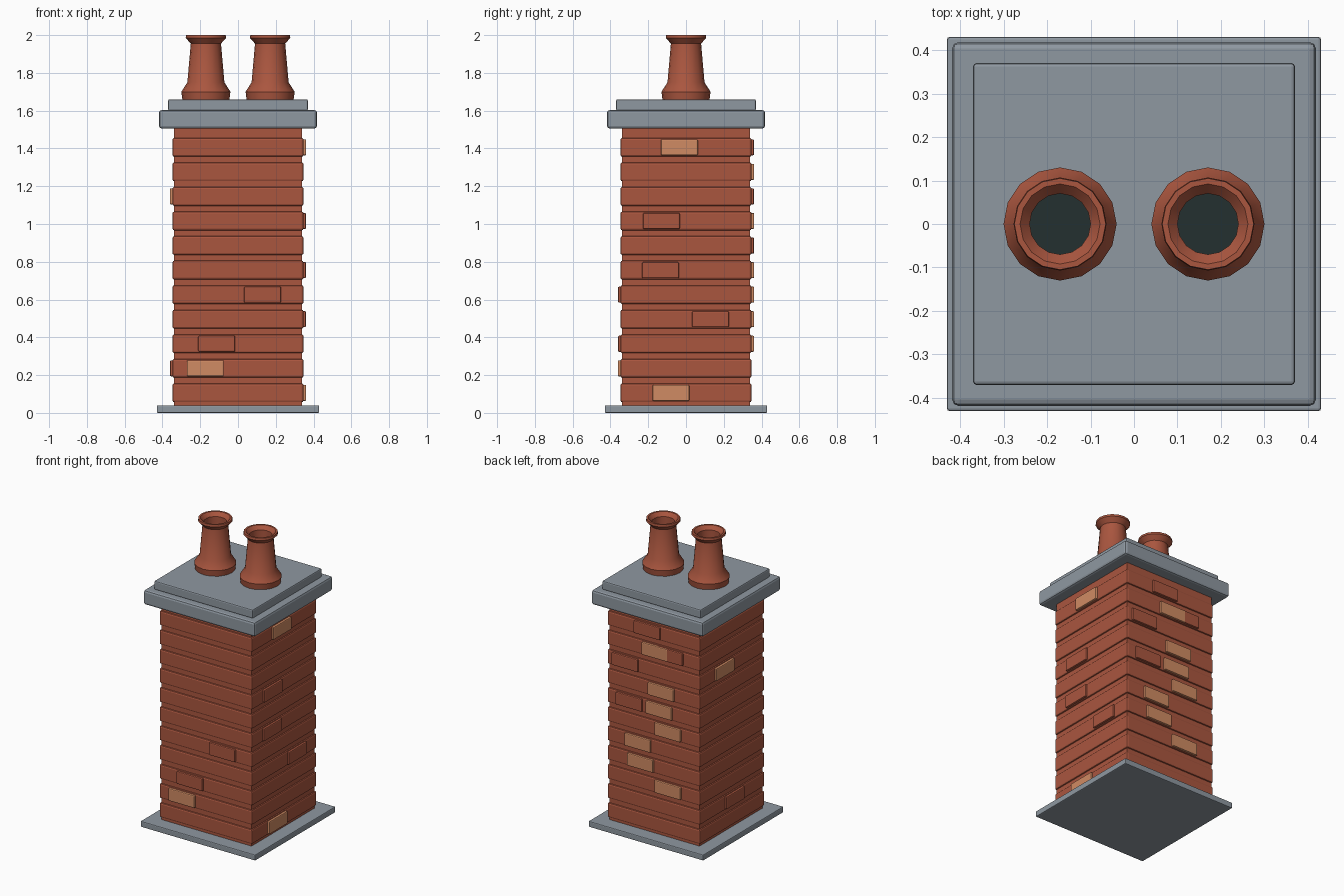
import bpy, bmesh, math
from mathutils import Matrix

if "Cube" in bpy.data.objects:
    bpy.data.objects.remove(bpy.data.objects["Cube"])


def material(name, rgb):
    lin = [(c / 255 / 12.92) if c < 11 else ((c / 255 + 0.055) / 1.055) ** 2.4 for c in rgb]
    m = bpy.data.materials.new(name)
    m.diffuse_color = (*lin, 1)
    m.use_nodes = True
    m.node_tree.nodes["Principled BSDF"].inputs["Base Color"].default_value = m.diffuse_color
    return m


BRICK = material("red_brick", (170, 86, 63))
PALE = material("pale_brick", (208, 139, 99))
STONE = material("grey_stone", (143, 152, 161))
SOOT = material("dark_soot", (35, 48, 48))


def finish(name, bm, mat):
    bmesh.ops.recalc_face_normals(bm, faces=bm.faces)
    me = bpy.data.meshes.new(name)
    bm.to_mesh(me)
    bm.free()
    me.materials.append(mat)
    ob = bpy.data.objects.new(name, me)
    bpy.context.collection.objects.link(ob)
    return ob


def block(name, size, centre, mat, bevel=0.0, turn=0.0):
    """Bevelled box, turned about the vertical axis of the model."""
    bm = bmesh.new()
    bmesh.ops.create_cube(bm, size=1)
    bmesh.ops.scale(bm, vec=size, verts=bm.verts)
    if bevel:
        bmesh.ops.bevel(bm, geom=bm.edges[:], offset=bevel, segments=2,
                        profile=0.5, affect='EDGES')
    bmesh.ops.translate(bm, vec=centre, verts=bm.verts)
    bmesh.ops.rotate(bm, cent=(0, 0, 0), matrix=Matrix.Rotation(turn, 3, 'Z'), verts=bm.verts)
    return finish(name, bm, mat)


def slab(name, half, z0, z1, mat, bevel):
    return block(name, (2 * half, 2 * half, z1 - z0), (0, 0, (z0 + z1) / 2), mat, bevel)


# Base plate, shaft core and stepped cap
slab("base_plate", 0.43, 0.0, 0.04, STONE, 0.006)
slab("shaft_core", 0.338, 0.03, 1.52, BRICK, 0)
slab("cap_lower", 0.418, 1.505, 1.603, STONE, 0.014)
slab("cap_upper", 0.37, 1.60, 1.66, STONE, 0.008)


# Brick courses
def course_z(i):
    return 0.106 + 0.13 * i


for i in range(11):
    slab(f"brick_course_{i}", 0.347, course_z(i) - 0.05, course_z(i) + 0.05, BRICK, 0.01)

# Proud bricks: (course, position along the face seen left to right, pale)
FACES = {
    "front": (0, [(4, 0.13, 0), (2, -0.113, 0), (1, -0.173, 1)]),
    "right": (90, [(10, -0.035, 1), (7, -0.13, 0), (5, -0.135, 0), (3, 0.13, 0), (0, -0.08, 1)]),
    "back": (180, [(10, -0.045, 0), (9, 0.015, 1), (9, 0.125, 0), (8, -0.21, 0),
                   (7, 0.06, 1), (6, 0.045, 1), (6, -0.18, 0), (5, 0.11, 1),
                   (4, -0.115, 1), (3, -0.095, 1), (2, 0.11, 1)]),
    "left": (270, [(8, -0.09, 1), (1, 0.02, 0)]),
}
for side, (angle, bricks) in FACES.items():
    for n, (c, x, pale) in enumerate(bricks):
        out = 0.361 if pale else 0.36
        block(f"{side}_brick_{n}", (0.195, 0.04, 0.085), (x, -out + 0.02, course_z(c)),
              PALE if pale else BRICK, 0.006, math.radians(angle))

# Chimney pots: outer wall, lip and inner bore turned from one profile
PROFILE = [(0.07, 1.655), (0.124, 1.655), (0.13, 1.70), (0.098, 1.75), (0.08, 1.955),
           (0.107, 1.985), (0.105, 2.0), (0.092, 2.0), (0.07, 1.975), (0.07, 1.655)]
for side, x in (("left", -0.17), ("right", 0.17)):
    bm = bmesh.new()
    rings = [[bm.verts.new((x + r * math.cos(k * math.tau / 16), r * math.sin(k * math.tau / 16), z))
              for k in range(16)] for r, z in PROFILE]
    for a, b in zip(rings, rings[1:]):
        for k in range(16):
            j = (k + 1) % 16
            bm.faces.new((a[k], a[j], b[j], b[k]))
    bmesh.ops.remove_doubles(bm, verts=bm.verts, dist=1e-5)
    pot = finish(f"{side}_pot", bm, BRICK)
    bpy.ops.object.select_all(action='DESELECT')
    pot.select_set(True)
    bpy.context.view_layer.objects.active = pot
    bpy.ops.object.shade_smooth_by_angle(angle=math.radians(30))
    # Dark flue floor inside the pot
    bm = bmesh.new()
    bmesh.ops.create_cone(bm, cap_ends=True, segments=16, radius1=0.071, radius2=0.071,
                          depth=0.02, matrix=Matrix.Translation((x, 0, 1.80)))
    finish(f"{side}_flue", bm, SOOT)
